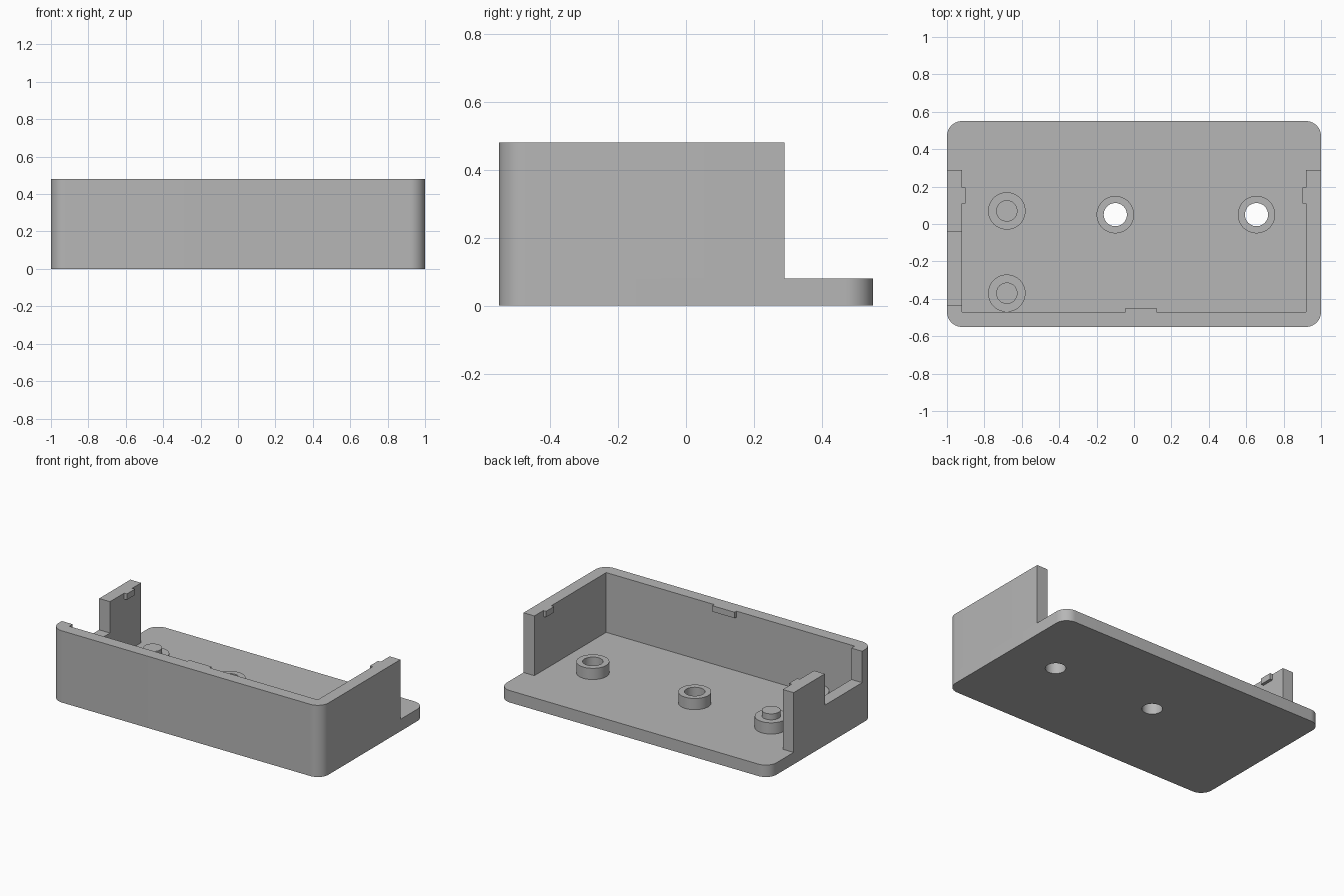
import bpy, bmesh, math
from mathutils import Vector

if "Cube" in bpy.data.objects:
    bpy.data.objects.remove(bpy.data.objects["Cube"])

HALF_X, HALF_Y, HEIGHT = 1.0, 0.55, 0.48
FLOOR, WALL, RADIUS, WALL_END = 0.08, 0.08, 0.08, 0.29

grey = bpy.data.materials.new("matte grey")
grey.use_nodes = True
colour = (0.47, 0.47, 0.47, 1)
grey.diffuse_color = colour
grey.node_tree.nodes["Principled BSDF"].inputs["Base Color"].default_value = colour


def finish(name, bm):
    bmesh.ops.recalc_face_normals(bm, faces=bm.faces)
    mesh = bpy.data.meshes.new(name)
    bm.to_mesh(mesh)
    bm.free()
    mesh.materials.append(grey)
    obj = bpy.data.objects.new(name, mesh)
    bpy.context.collection.objects.link(obj)
    return obj


def activate(obj):
    bpy.ops.object.select_all(action="DESELECT")
    obj.select_set(True)
    bpy.context.view_layer.objects.active = obj


def smooth(obj):
    activate(obj)
    bpy.ops.object.shade_smooth_by_angle(angle=math.radians(30))


def prism(name, outline, z0, z1):
    bm = bmesh.new()
    face = bm.faces.new([bm.verts.new((x, y, z0)) for x, y in outline])
    top = bmesh.ops.extrude_face_region(bm, geom=[face])
    verts = [v for v in top["geom"] if isinstance(v, bmesh.types.BMVert)]
    bmesh.ops.translate(bm, verts=verts, vec=(0, 0, z1 - z0))
    return finish(name, bm)


def box(name, x0, x1, y0, y1, z0, z1):
    return prism(name, [(x0, y0), (x1, y0), (x1, y1), (x0, y1)], z0, z1)


def lathe(name, profile, x, y, closed, steps=48):
    bm = bmesh.new()
    verts = [bm.verts.new((r, 0, z)) for r, z in profile]
    edges = [bm.edges.new(pair) for pair in zip(verts, verts[1:])]
    if closed:
        edges.append(bm.edges.new((verts[-1], verts[0])))
    bmesh.ops.spin(bm, geom=verts + edges, cent=(0, 0, 0), axis=(0, 0, 1),
                   angle=math.tau, steps=steps)
    bmesh.ops.remove_doubles(bm, verts=bm.verts, dist=0.0005)
    bmesh.ops.translate(bm, verts=bm.verts, vec=(x, y, 0))
    return finish(name, bm)


def cut(target, cutter):
    mod = target.modifiers.new("cut", "BOOLEAN")
    mod.operation, mod.solver, mod.object = "DIFFERENCE", "EXACT", cutter
    activate(target)
    bpy.ops.object.modifier_apply(modifier=mod.name)
    bpy.data.objects.remove(cutter)


def corner(sx, sy, start, steps=12):
    centre = Vector((sx * (HALF_X - RADIUS), sy * (HALF_Y - RADIUS)))
    angles = [math.radians(start + 90 * i / steps) for i in range(steps + 1)]
    return [centre + RADIUS * Vector((math.cos(a), math.sin(a))) for a in angles]


# Floor plate with rounded corners
front_corners = corner(-1, -1, 180) + corner(1, -1, 270)
floor = prism("floor_plate", front_corners + corner(1, 1, 0) + corner(-1, 1, 90), 0, FLOOR)

# U-shaped wall, open at the back, with a low opening in one side
inner_x, inner_y = HALF_X - WALL, WALL - HALF_Y
wall = prism("case_wall", front_corners + [
    (HALF_X, WALL_END), (inner_x, WALL_END), (inner_x, inner_y),
    (-inner_x, inner_y), (-inner_x, WALL_END), (-HALF_X, WALL_END)], FLOOR, HEIGHT)
cut(wall, box("opening_cutter", -1.1, -0.9, -0.435, -0.04, 0.27, 0.6))

# Hollow screw bosses and their holes through the floor
BOSS, BOSS_TOP, HOLE, PIN = 0.1, 0.155, 0.062, 0.057
for label, x in (("middle", -0.1), ("left", 0.655)):
    hole = [(0, -0.1), (HOLE, -0.1), (HOLE, 0.3), (0, 0.3)]
    cut(floor, lathe("hole_cutter", hole, x, 0.05, False))
    ring = [(HOLE, FLOOR), (BOSS, FLOOR), (BOSS, BOSS_TOP), (HOLE, BOSS_TOP)]
    smooth(lathe(label + "_screw_boss", ring, x, 0.05, True))

# Standoffs with locating pins
for label, y in (("front", -0.37), ("back", 0.07)):
    post = [(0, FLOOR), (BOSS, FLOOR), (BOSS, BOSS_TOP), (PIN, BOSS_TOP),
            (PIN, 0.195), (0, 0.195)]
    smooth(lathe(label + "_pin_standoff", post, -0.68, y, False))

# Snap tabs flush with the rim
for label, side in (("left", 1), ("right", -1)):
    x0, x1 = sorted((side * 0.90, side * inner_x))
    box(label + "_snap_tab", x0, x1, 0.11, 0.195, HEIGHT - 0.04, HEIGHT)
box("front_snap_tab", -0.045, 0.12, inner_y, inner_y + 0.02, HEIGHT - 0.04, HEIGHT)

for obj in (floor, wall):
    smooth(obj)
